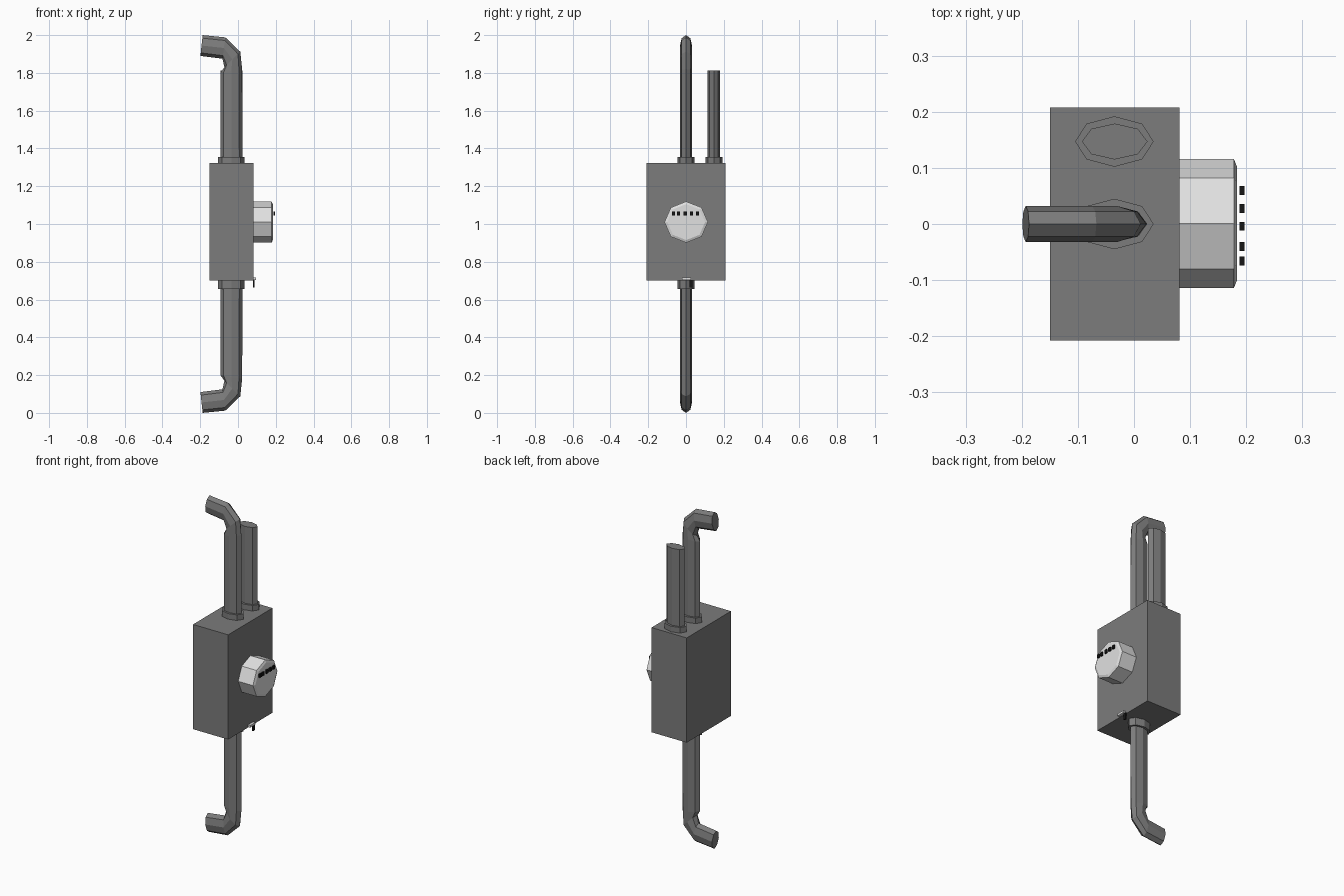
import bpy, bmesh, math
from mathutils import Vector

cube = bpy.data.objects.get("Cube")
if cube:
    bpy.data.objects.remove(cube, do_unlink=True)


def material(name, value):
    m = bpy.data.materials.new(name)
    m.use_nodes = True
    colour = (value, value, value, 1)
    m.diffuse_color = colour
    m.node_tree.nodes["Principled BSDF"].inputs["Base Color"].default_value = colour
    return m


GREY = material("painted grey", 0.2)
LIGHT = material("light grey", 0.75)
BLACK = material("black", 0.008)


def finish(name, bm, mat):
    bmesh.ops.recalc_face_normals(bm, faces=bm.faces)
    mesh = bpy.data.meshes.new(name)
    bm.to_mesh(mesh)
    bm.free()
    mesh.materials.append(mat)
    ob = bpy.data.objects.new(name, mesh)
    bpy.context.collection.objects.link(ob)
    return ob


def box(name, lo, hi, mat):
    bm = bmesh.new()
    lo, hi = Vector(lo), Vector(hi)
    bmesh.ops.create_cube(bm, size=1)
    for v in bm.verts:
        v.co = (lo + hi) / 2 + v.co * (hi - lo)
    return finish(name, bm, mat)


def tube(name, rings, mat, sides=8):
    """Each ring is (centre, first radius vector, second radius vector)."""
    bm = bmesh.new()
    loops = []
    for c, u, w in rings:
        angles = [math.tau * i / sides for i in range(sides)]
        loops.append([bm.verts.new(Vector(c) + Vector(u) * math.cos(a) + Vector(w) * math.sin(a))
                      for a in angles])
    for a, b in zip(loops, loops[1:]):
        for i in range(sides):
            j = (i + 1) % sides
            bm.faces.new((a[i], a[j], b[j], b[i]))
    bm.faces.new(loops[0])
    bm.faces.new(loops[-1])
    return finish(name, bm, mat)


def pipe_ring(inner, outer, y=0, ry=0.032):
    """Oval ring spanning two (x, z) points on the middle plane of a pipe."""
    a, b = Vector((inner[0], y, inner[1])), Vector((outer[0], y, outer[1]))
    return (a + b) / 2, (b - a) / 2, (0, ry, 0)


def upright(name, z0, z1, x0, x1, y, ry):
    return tube(name, [pipe_ring((x0, z), (x1, z), y, ry) for z in (z0, z1)], GREY)


# Cabinet
BOTTOM, TOP = 0.70, 1.322
box("cabinet", (-0.15, -0.208, BOTTOM), (0.081, 0.208, TOP), GREY)

# Bent pipes above and below, mirrored about the middle height
bend = [((-0.093, TOP), (0.024, TOP)),
        ((-0.093, 1.80), (0.022, 1.82)),
        ((-0.072, 1.83), (0.012, 1.912)),
        ((-0.082, 1.875), (-0.067, 1.988)),
        ((-0.199, 1.89), (-0.187, 2.0))]
tube("upper_bent_pipe", [pipe_ring(a, b) for a, b in bend], GREY)


def flip(p):
    return p[0], 2 - p[1]


tube("lower_bent_pipe", [pipe_ring(flip(a), flip(b)) for a, b in bend], GREY)

# Straight pipe and the collars
upright("straight_pipe", TOP, 1.812, -0.093, 0.024, 0.147, 0.032)
upright("upper_collar", TOP, 1.355, -0.105, 0.035, 0, 0.045)
upright("straight_pipe_collar", TOP, 1.355, -0.105, 0.035, 0.147, 0.045)
upright("lower_collar", 0.655, BOTTOM, -0.105, 0.035, 0, 0.045)

# Dial housing with a chamfered rim
tube("dial_housing", [((x, 0.001, 1.01), (0, r, 0), (0, 0, r * 0.95))
                      for x, r in ((0.08, 0.115), (0.178, 0.115), (0.184, 0.1))], LIGHT)

# Counter tiles in front of the dial
for i, y in enumerate((-0.066, -0.04, -0.004, 0.028, 0.06)):
    box(f"counter_tile_{i + 1}", (0.188, y - 0.008, 1.046), (0.197, y + 0.008, 1.067), BLACK)

# Latch and its hanging seal
box("latch", (0.08, -0.022, 0.704), (0.096, 0.026, 0.716), LIGHT)
box("seal", (0.08, 0.018, 0.665), (0.087, 0.034, 0.704), BLACK)
